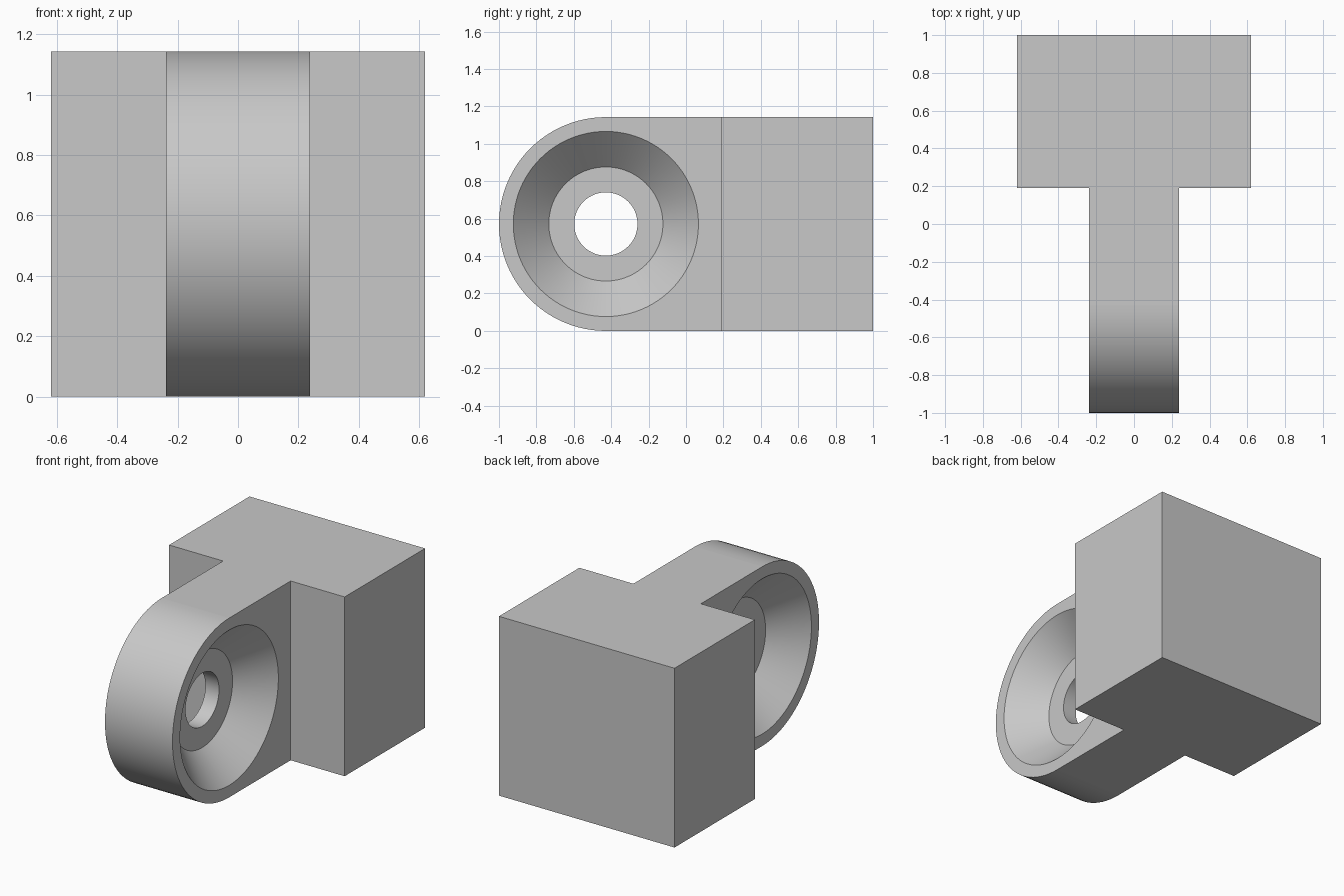
import bpy, bmesh
from math import sin, cos, pi
from mathutils import Vector, Matrix

if "Cube" in bpy.data.objects:
    bpy.data.objects.remove(bpy.data.objects["Cube"])

HEIGHT = 1.143
R = HEIGHT / 2            # radius of the rounded arm end
EYE_Y = R - 1             # centre of the eye
ARM = 0.238               # half width of the arm
BLOCK = 0.619             # half width of the block
BLOCK_FRONT = 0.19
WEB = 0.048               # half thickness of the web inside the eye
SEGMENTS = 96

grey = bpy.data.materials.new("light grey")
grey.use_nodes = True
colour = (0.58, 0.58, 0.58, 1)
grey.diffuse_color = colour
grey.node_tree.nodes["Principled BSDF"].inputs["Base Color"].default_value = colour


def make_object(name, bm):
    bmesh.ops.recalc_face_normals(bm, faces=bm.faces)
    mesh = bpy.data.meshes.new(name)
    bm.to_mesh(mesh)
    bm.free()
    mesh.materials.append(grey)
    obj = bpy.data.objects.new(name, mesh)
    bpy.context.collection.objects.link(obj)
    return obj


def prism(name, points, direction):
    """Extrude a closed outline along a direction."""
    bm = bmesh.new()
    face = bm.faces.new([bm.verts.new(p) for p in points])
    result = bmesh.ops.extrude_face_region(bm, geom=[face], use_keep_orig=True)
    verts = [v for v in result["geom"] if isinstance(v, bmesh.types.BMVert)]
    bmesh.ops.translate(bm, verts=verts, vec=direction)
    return make_object(name, bm)


def lathe(name, profile, centre):
    """Closed turned solid around the x axis, from (x, radius) pairs."""
    bm = bmesh.new()
    rings = [[bm.verts.new((x, r * cos(2 * pi * i / SEGMENTS), r * sin(2 * pi * i / SEGMENTS)))
              for i in range(SEGMENTS)] for x, r in profile]
    for a, b in zip(rings, rings[1:]):
        for i in range(SEGMENTS):
            j = (i + 1) % SEGMENTS
            bm.faces.new((a[i], a[j], b[j], b[i]))
    bm.faces.new(rings[0])
    bm.faces.new(rings[-1])
    bmesh.ops.transform(bm, matrix=Matrix.Translation(centre), verts=bm.verts)
    return make_object(name, bm)


def apply_boolean(target, cutter, operation):
    cutter.hide_render = True
    mod = target.modifiers.new(operation.title(), "BOOLEAN")
    mod.operation, mod.solver, mod.object = operation, "EXACT", cutter
    bpy.ops.object.select_all(action="DESELECT")
    bpy.context.view_layer.objects.active = target
    target.select_set(True)
    bpy.ops.object.modifier_apply(modifier=mod.name)
    bpy.data.objects.remove(cutter)


# T-shaped plan: wide mounting block with a narrow arm
half = [(ARM, -1.2), (ARM, BLOCK_FRONT), (BLOCK, BLOCK_FRONT), (BLOCK, 1)]
plan = half + [(-x, y) for x, y in reversed(half)]
bracket = prism("eye_bracket", [(x, y, -0.2) for x, y in plan], (0, 0, HEIGHT + 0.4))

# Side outline: rounded front end, flat top and bottom
steps = SEGMENTS // 2
arc = [(EYE_Y - R * sin(pi * i / steps), R + R * cos(pi * i / steps)) for i in range(steps + 1)]
outline = arc + [(1.2, 0), (1.2, HEIGHT)]
rounding = prism("rounding_cutter", [(-0.8, y, z) for y, z in outline], (1.6, 0, 0))
apply_boolean(bracket, rounding, "INTERSECT")

# Conical dish on each side and the through hole between them
RIM, FLOOR, HOLE, OVER = 0.495, 0.305, 0.169, 0.02
side = [(WEB, HOLE), (WEB, FLOOR), (ARM, RIM), (ARM + OVER, RIM)]
profile = [(-x, r) for x, r in reversed(side)] + side
eye = lathe("eye_cutter", profile, Vector((0, EYE_Y, R)))
apply_boolean(bracket, eye, "DIFFERENCE")

# One material, smooth curves, flat planes
bracket.data.materials.clear()
bracket.data.materials.append(grey)
bpy.ops.object.shade_smooth_by_angle(angle=pi / 6)
for poly in bracket.data.polygons:
    poly.material_index = 0
    if max(abs(c) for c in poly.normal) > 0.99999:
        poly.use_smooth = False
